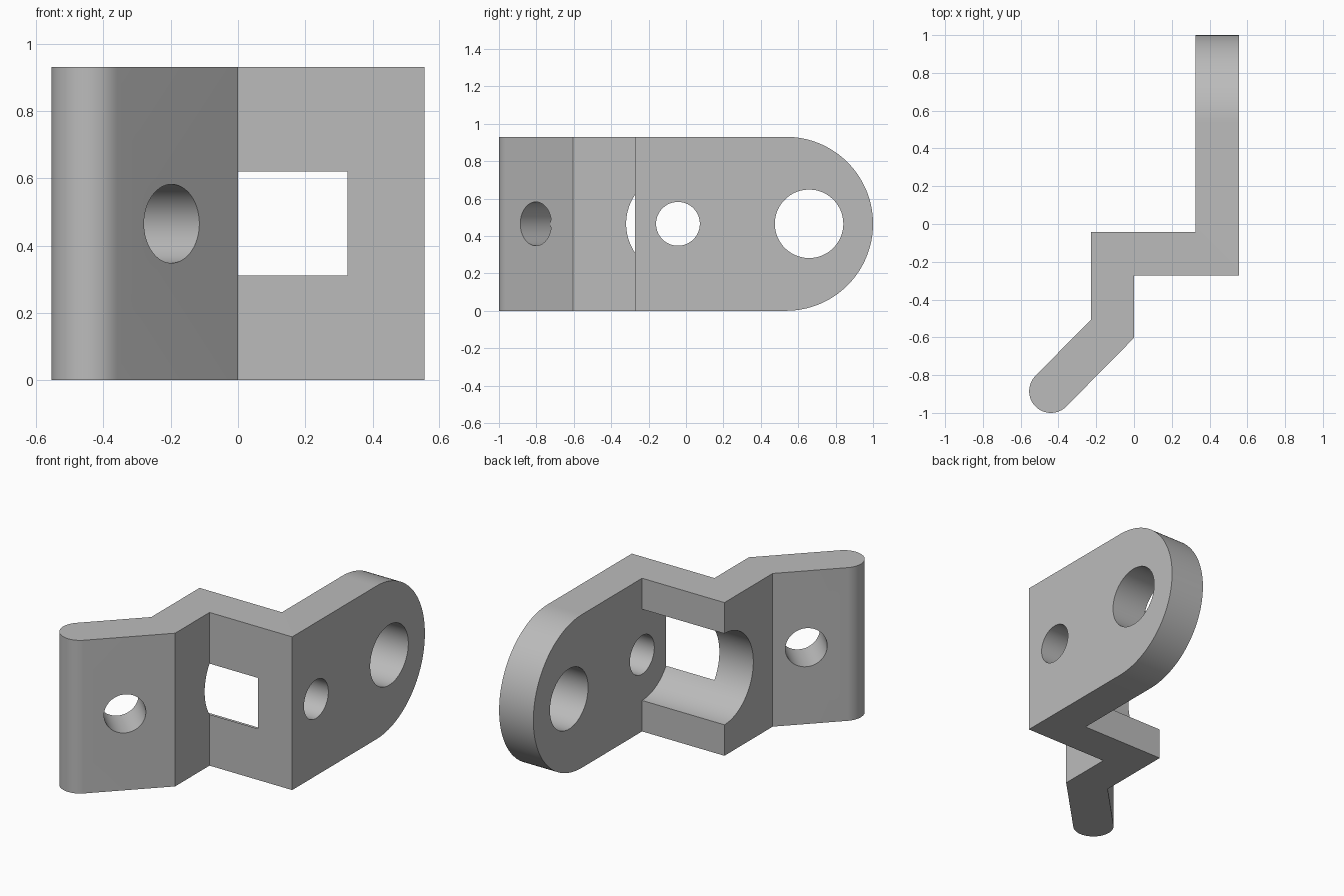
import bpy, bmesh
from math import sin, cos, pi, radians
from mathutils import Matrix, Vector

cube = bpy.data.objects.get("Cube")
if cube:
    bpy.data.objects.remove(cube, do_unlink=True)

H = 0.93          # height
MID = H / 2
T = 0.23          # sheet thickness
BACK = -0.043     # rear face of the cross web
FRONT = BACK - T

steel = bpy.data.materials.new("plain grey")
steel.use_nodes = True
steel.diffuse_color = (0.5, 0.5, 0.5, 1)
steel.node_tree.nodes["Principled BSDF"].inputs["Base Color"].default_value = (0.5, 0.5, 0.5, 1)


def arc(cx, cy, r, start, end, steps):
    """Points on an arc, angles in degrees."""
    angles = [radians(start + (end - start) * i / steps) for i in range(steps + 1)]
    return [(cx + r * cos(a), cy + r * sin(a)) for a in angles]


def prism(name, points, offset):
    """Extrude a closed outline of 3D points along an offset."""
    bm = bmesh.new()
    face = bm.faces.new([bm.verts.new(p) for p in points])
    ext = bmesh.ops.extrude_face_region(bm, geom=[face])
    verts = [v for v in ext["geom"] if isinstance(v, bmesh.types.BMVert)]
    bmesh.ops.translate(bm, verts=verts, vec=offset)
    bmesh.ops.recalc_face_normals(bm, faces=bm.faces)
    return add_object(name, bm)


def add_object(name, bm):
    mesh = bpy.data.meshes.new(name)
    bm.to_mesh(mesh)
    bm.free()
    mesh.materials.append(steel)
    obj = bpy.data.objects.new(name, mesh)
    bpy.context.collection.objects.link(obj)
    return obj


def drill(name, start, end, r):
    """Cylinder cutter running between two points."""
    a, b = Vector(start), Vector(end)
    turn = (b - a).to_track_quat("Z", "Y").to_matrix().to_4x4()
    bm = bmesh.new()
    bmesh.ops.create_cone(bm, cap_ends=True, segments=96, radius1=r, radius2=r,
                          depth=(b - a).length,
                          matrix=Matrix.Translation((a + b) / 2) @ turn)
    return add_object(name, bm)


# Bent sheet seen from above, with a rounded lip on the angled flange
plan = [(0.555, 1.1), (0.325, 1.1), (0.325, BACK), (-0.228, BACK), (-0.228, -0.506)]
plan += arc(-0.44, -0.885, 0.115, 135, 315, 32)
plan += [(0, -0.603), (0, FRONT), (0.555, FRONT)]
bracket = prism("bent_bracket", [(x, y, -0.1) for x, y in plan], (0, 0, H + 0.2))

# Side outline with the round end of the long arm
side = [(-1.1, 0)] + arc(1 - MID, MID, MID, -90, 90, 64) + [(-1.1, H)]
outline = prism("side_outline", [(-1, y, z) for y, z in side], (2, 0, 0))

# Holes, and the wide bore that opens the web
cutters = [
    (outline, "INTERSECT"),
    (drill("web_bore", (-0.5, BACK, MID), (0.325, BACK, MID), 0.277), "DIFFERENCE"),
    (drill("small_arm_hole", (0.25, BACK, MID), (0.7, BACK, MID), 0.117), "DIFFERENCE"),
    (drill("large_arm_hole", (0.2, 0.658, MID), (0.7, 0.658, MID), 0.183), "DIFFERENCE"),
    (drill("flange_hole", (-0.05, -0.95, MID), (-0.5, -0.5, MID), 0.117), "DIFFERENCE"),
]
for cutter, mode in cutters:
    mod = bracket.modifiers.new(cutter.name, "BOOLEAN")
    mod.operation = mode
    mod.solver = "EXACT"
    mod.object = cutter

# Bake the cuts, drop the cutters and shade
bpy.context.view_layer.update()
graph = bpy.context.evaluated_depsgraph_get()
baked = bpy.data.meshes.new_from_object(bracket.evaluated_get(graph))
bracket.modifiers.clear()
bracket.data = baked
for cutter, mode in cutters:
    bpy.data.objects.remove(cutter, do_unlink=True)

bpy.ops.object.select_all(action="DESELECT")
bracket.select_set(True)
bpy.context.view_layer.objects.active = bracket
bpy.ops.object.shade_smooth_by_angle(angle=radians(30))
